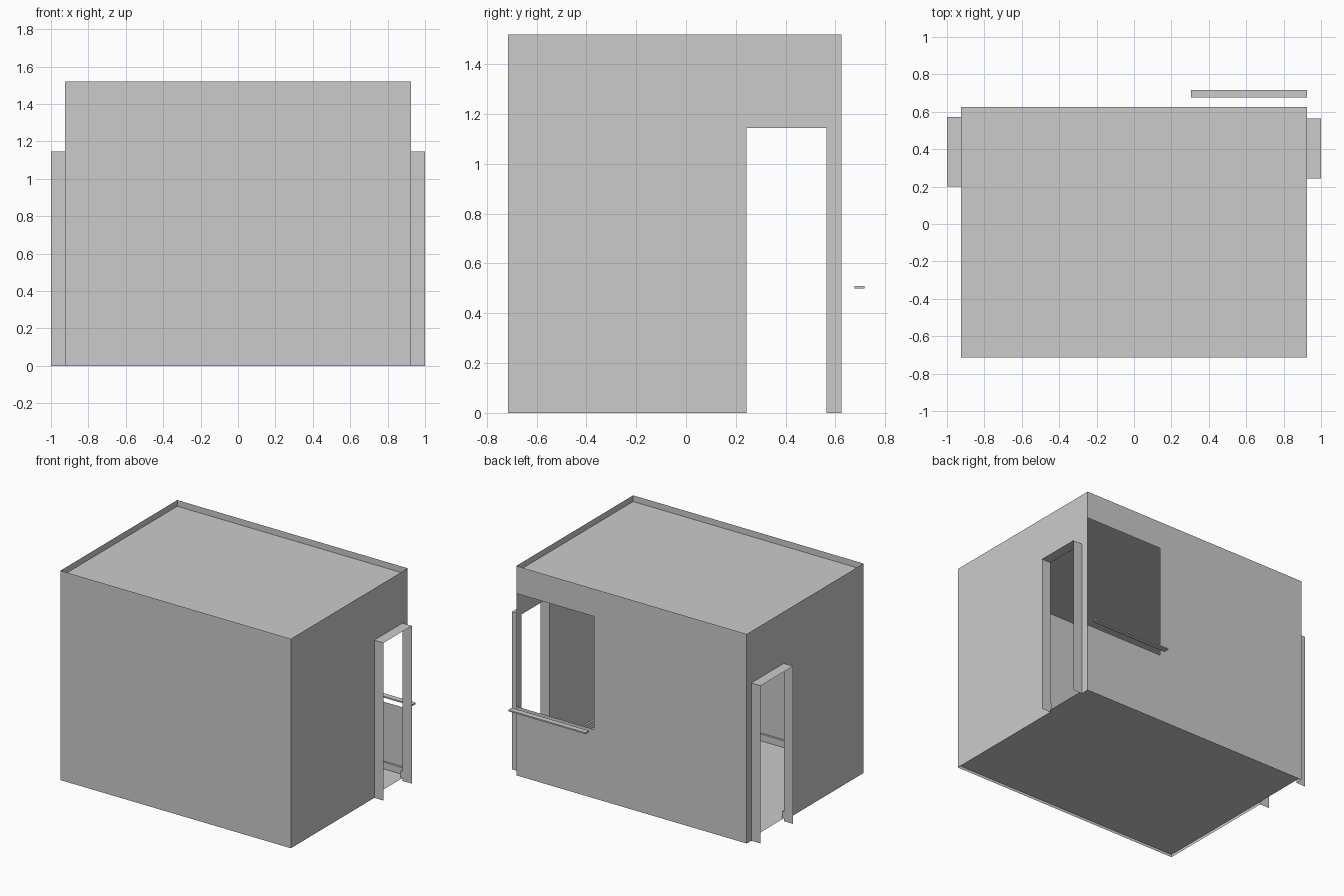
import bpy
import bmesh

if "Cube" in bpy.data.objects:
    bpy.data.objects.remove(bpy.data.objects["Cube"])

# Overall dimensions
X, Y0, Y1, H = 0.925, -0.715, 0.625, 1.52
FLOOR, ROOF = 0.02, 1.475
DOOR_H, FRAME_X = 1.145, 1.0
SKIRT_H, SKIRT_T = 0.05, 0.014


def panels(name, polygons):
    """Sheet object made from one or more flat polygons."""
    bm = bmesh.new()
    for poly in polygons:
        bm.faces.new([bm.verts.new(p) for p in poly])
    bmesh.ops.remove_doubles(bm, verts=bm.verts, dist=1e-5)
    mesh = bpy.data.meshes.new(name)
    bm.to_mesh(mesh)
    bm.free()
    obj = bpy.data.objects.new(name, mesh)
    bpy.context.collection.objects.link(obj)
    return obj


def box(name, lo, hi):
    """Box between two opposite corners."""
    bpy.ops.mesh.primitive_cube_add(size=1, location=[(a + b) / 2 for a, b in zip(lo, hi)])
    obj = bpy.context.object
    obj.name = name
    obj.scale = [b - a for a, b in zip(lo, hi)]
    return obj


def slab(name, z):
    return panels(name, [[(-X, Y0, z), (X, Y0, z), (X, Y1, z), (-X, Y1, z)]])


# Floor and recessed roof
slab("floor", FLOOR)
slab("roof", ROOF)

# Front wall, and back wall with a window notched into its right corner
panels("front_wall", [[(-X, Y0, 0), (X, Y0, 0), (X, Y0, H), (-X, Y0, H)]])
WX, WZ0, WZ1 = 0.30, 0.50, 1.32
back = [(-X, 0), (-X, H), (X, H), (X, WZ1), (WX, WZ1), (WX, WZ0), (X, WZ0), (X, 0)]
panels("back_wall", [[(x, Y1, z) for x, z in back]])

# Window sill standing just outside the back wall
box("window_sill", (0.305, 0.677, 0.50), (X, 0.717, 0.51))

# Front and back skirting
top = FLOOR + SKIRT_H
box("front_skirting", (-X, Y0, FLOOR), (X, Y0 + SKIRT_T, top))
box("back_skirting", (-X, Y1 - SKIRT_T, FLOOR), (X, Y1, top))

# Side walls: doorway, projecting frame and skirting on each side
for side, s, d0, d1 in (("right", 1, 0.242, 0.565), ("left", -1, 0.20, 0.572)):
    outline = [(Y0, 0), (d0, 0), (d0, DOOR_H), (d1, DOOR_H),
               (d1, 0), (Y1, 0), (Y1, H), (Y0, H)]
    panels(side + "_wall", [[(s * X, y, z) for y, z in outline]])

    path = [(d0, 0), (d0, DOOR_H), (d1, DOOR_H), (d1, 0)]
    panels(side + "_door_frame", [
        [(s * X, *a), (s * FRAME_X, *a), (s * FRAME_X, *b), (s * X, *b)]
        for a, b in zip(path, path[1:])])

    xs = sorted((s * X, s * (X - SKIRT_T)))
    for part, ya, yb in (("long", Y0, d0), ("short", d1, Y1)):
        box(f"{side}_{part}_skirting", (xs[0], ya, FLOOR), (xs[1], yb, top))
